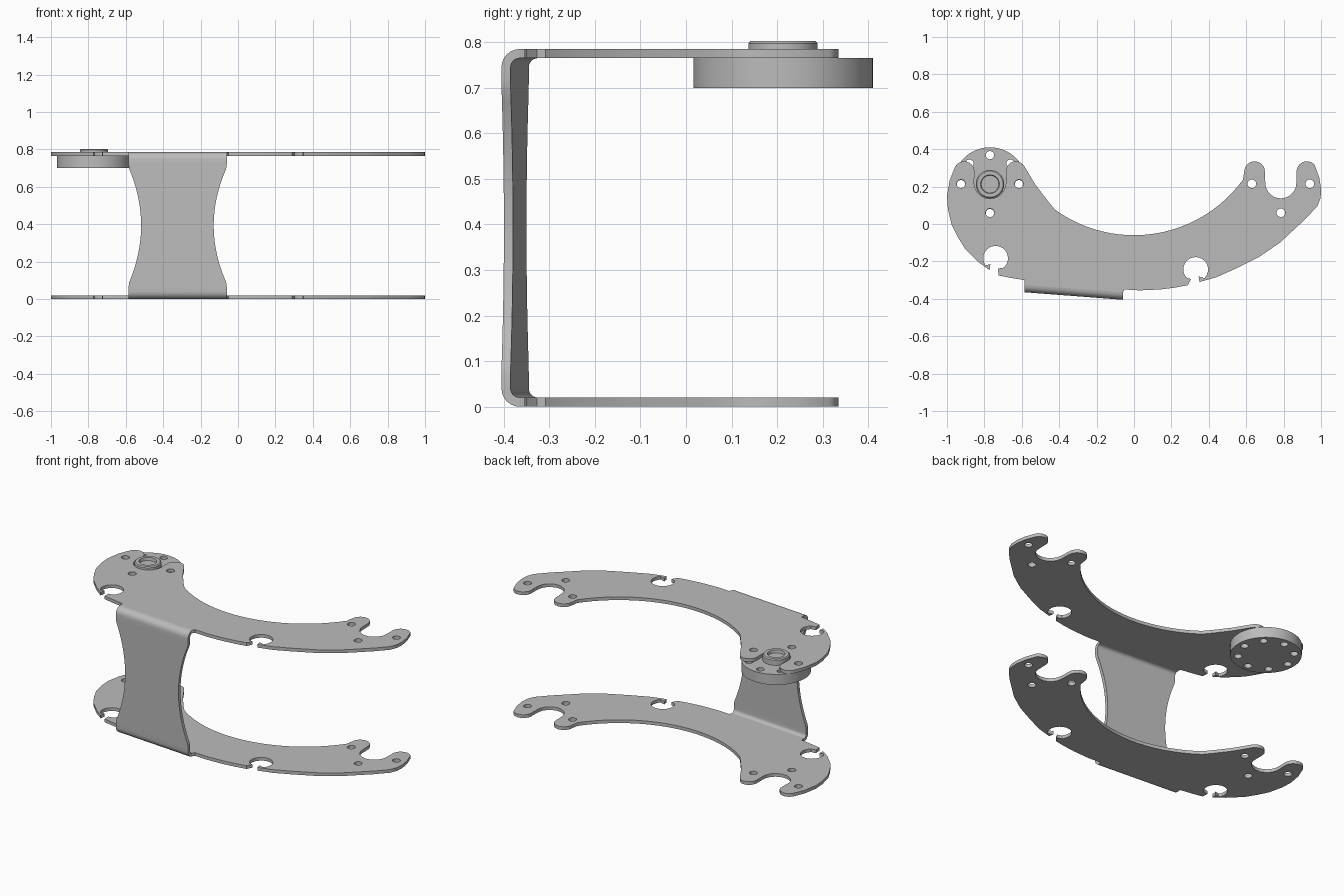
import bpy, bmesh, math
from math import cos, sin, radians, pi

if "Cube" in bpy.data.objects:
    bpy.data.objects.remove(bpy.data.objects["Cube"])

grey = bpy.data.materials.new("brushed_grey")
grey.diffuse_color = (0.5, 0.5, 0.5, 1)
grey.use_nodes = True
grey.node_tree.nodes["Principled BSDF"].inputs["Base Color"].default_value = grey.diffuse_color

T = 0.02          # sheet thickness
TOP = 0.785       # top of upper plate


def arc(cx, cy, r, a0, a1, n):
    """Points along an arc, angles in degrees."""
    return [(cx + r * cos(radians(a0 + (a1 - a0) * i / n)),
             cy + r * sin(radians(a0 + (a1 - a0) * i / n))) for i in range(n + 1)]


def circle(cx, cy, r, n=24):
    return arc(cx, cy, r, 0, 360, n)[:-1]


def finish(ob):
    ob.data.materials.clear()
    ob.data.materials.append(grey)
    bpy.ops.object.select_all(action='DESELECT')
    ob.select_set(True)
    bpy.context.view_layer.objects.active = ob
    bpy.ops.object.shade_smooth_by_angle(angle=radians(30))


def sheet(name, loops, z0, z1):
    """Extrude an outline with holes between two heights."""
    cu = bpy.data.curves.new(name, 'CURVE')
    cu.dimensions = '2D'
    cu.fill_mode = 'BOTH'
    cu.extrude = (z1 - z0) / 2
    for pts in loops:
        sp = cu.splines.new('POLY')
        sp.points.add(len(pts) - 1)
        for p, (x, y) in zip(sp.points, pts):
            p.co = (x, y, 0, 1)
        sp.use_cyclic_u = True
    ob = bpy.data.objects.new(name, cu)
    bpy.context.collection.objects.link(ob)
    bpy.ops.object.select_all(action='DESELECT')
    ob.select_set(True)
    bpy.context.view_layer.objects.active = ob
    bpy.ops.object.convert(target='MESH')
    ob = bpy.context.view_layer.objects.active
    bm = bmesh.new()
    bm.from_mesh(ob.data)
    bmesh.ops.translate(bm, verts=bm.verts, vec=(0, 0, (z0 + z1) / 2))
    bmesh.ops.remove_doubles(bm, verts=bm.verts, dist=1e-4)
    bmesh.ops.recalc_face_normals(bm, faces=bm.faces)
    bm.to_mesh(ob.data)
    bm.free()
    finish(ob)
    return ob


# Crescent plate outline, clockwise along the inner curve first
outline = arc(0, 0.66, 0.72, 234, 324, 24)                     # inner curve
outline += arc(0.645, 0.28, 0.055, 170, 0, 10)                 # right inner prong
outline += arc(0.785, 0.22, 0.083, 180, 360, 14)               # right fork
outline += arc(0.924, 0.28, 0.055, 180, 40, 10)
outline += [(0.99, 0.25), (1.0, 0.19), (0.998, 0.14), (0.98, 0.095),
            (0.92, 0.03), (0.78, -0.1), (0.67, -0.175), (0.54, -0.24),
            (0.44, -0.285), (0.35, -0.31)]
outline += [(0.345, -0.28)] + arc(0.33, -0.243, 0.066, -45, 220, 20)  # right slot
outline += [(0.305, -0.295), (0.288, -0.327), (0.22, -0.34), (0.14, -0.35),
            (0.03, -0.355), (-0.05, -0.35), (-0.06, -0.365),
            (-0.585, -0.325), (-0.585, -0.3), (-0.665, -0.287), (-0.725, -0.275)]
outline += [(-0.727, -0.238)] + arc(-0.74, -0.183, 0.066, -50, 215, 20)  # left slot
outline += [(-0.768, -0.215), (-0.772, -0.247), (-0.83, -0.205), (-0.905, -0.13),
            (-0.945, -0.065), (-0.975, -0.005), (-0.995, 0.08), (-1.0, 0.15),
            (-0.985, 0.235)]
outline += arc(-0.908, 0.28, 0.055, 150, 0, 10)                # left fork
outline += arc(-0.77, 0.22, 0.085, 180, 360, 14)
outline += arc(-0.632, 0.282, 0.053, 180, 30, 10)
outline += [(-0.53, 0.215), (-0.46, 0.122)]

holes = [circle(cx + dx, y, 0.023) for cx in (-0.77, 0.785)
         for dx, y in ((-0.155, 0.215), (0.155, 0.215), (0, 0.06))]

sheet("lower_plate", [outline] + holes, 0, T)
sheet("upper_plate", [outline] + holes, TOP - T, TOP)

# Round pivot disc with a ring of eight holes
ring = [circle(-0.77 + 0.155 * cos(k * pi / 4), 0.213 + 0.155 * sin(k * pi / 4), 0.022)
        for k in range(8)]
sheet("pivot_disc", [circle(-0.77, 0.213, 0.197, 64)] + ring, 0.70, TOP - T)


# Turned hub on the disc, with a blind recess
def lathe(name, profile, cx, cy, n=40):
    bm = bmesh.new()
    vs = [bm.verts.new((cx + r, cy, z)) for r, z in profile]
    es = [bm.edges.new(p) for p in zip(vs, vs[1:])]
    bmesh.ops.spin(bm, geom=vs + es, cent=(cx, cy, 0), axis=(0, 0, 1),
                   angle=2 * pi, steps=n)
    bmesh.ops.remove_doubles(bm, verts=bm.verts, dist=1e-4)
    bmesh.ops.recalc_face_normals(bm, faces=bm.faces)
    me = bpy.data.meshes.new(name)
    bm.to_mesh(me)
    bm.free()
    ob = bpy.data.objects.new(name, me)
    bpy.context.collection.objects.link(ob)
    finish(ob)


lathe("hub", [(0, 0.764), (0.076, 0.764), (0.076, 0.797), (0.07, 0.803),
              (0.05, 0.803), (0.047, 0.785), (0, 0.785)], -0.77, 0.213)

# Bent connecting web: stations are (outer depth, outer z, inner depth, inner z)
R, r = 0.04, 0.02
bend = [(R * (1 - sin(a)), R * (1 - cos(a)), R - r * sin(a), R - r * cos(a))
        for a in (i * pi / 12 for i in range(7))]
straight = [(0, R + (TOP - 2 * R) * i / 28, T, R + (TOP - 2 * R) * i / 28)
            for i in range(1, 28)]
stations = bend + straight + [(a, TOP - b, c, TOP - d) for a, b, c, d in reversed(bend)]


def waist(z):
    return max(0, 1 - ((z - TOP / 2) / 0.31) ** 2)


bm = bmesh.new()
rows = []
for do, zo, di, zi in stations:
    w = waist(zo)
    row = []
    for x, d, z in ((-0.585 + 0.067 * w, do, zo), (-0.06 - 0.07 * w, do, zo),
                    (-0.06 - 0.07 * w, di, zi), (-0.585 + 0.067 * w, di, zi)):
        y = -0.365 - 0.04 * (x + 0.585) / 0.525 + d    # slightly skewed face
        row.append(bm.verts.new((x, y, z)))
    rows.append(row)
for a, b in zip(rows, rows[1:]):
    for i in range(4):
        j = (i + 1) % 4
        bm.faces.new((a[i], a[j], b[j], b[i]))
bmesh.ops.recalc_face_normals(bm, faces=bm.faces)
me = bpy.data.meshes.new("connecting_web")
bm.to_mesh(me)
bm.free()
web = bpy.data.objects.new("connecting_web", me)
bpy.context.collection.objects.link(web)
finish(web)
